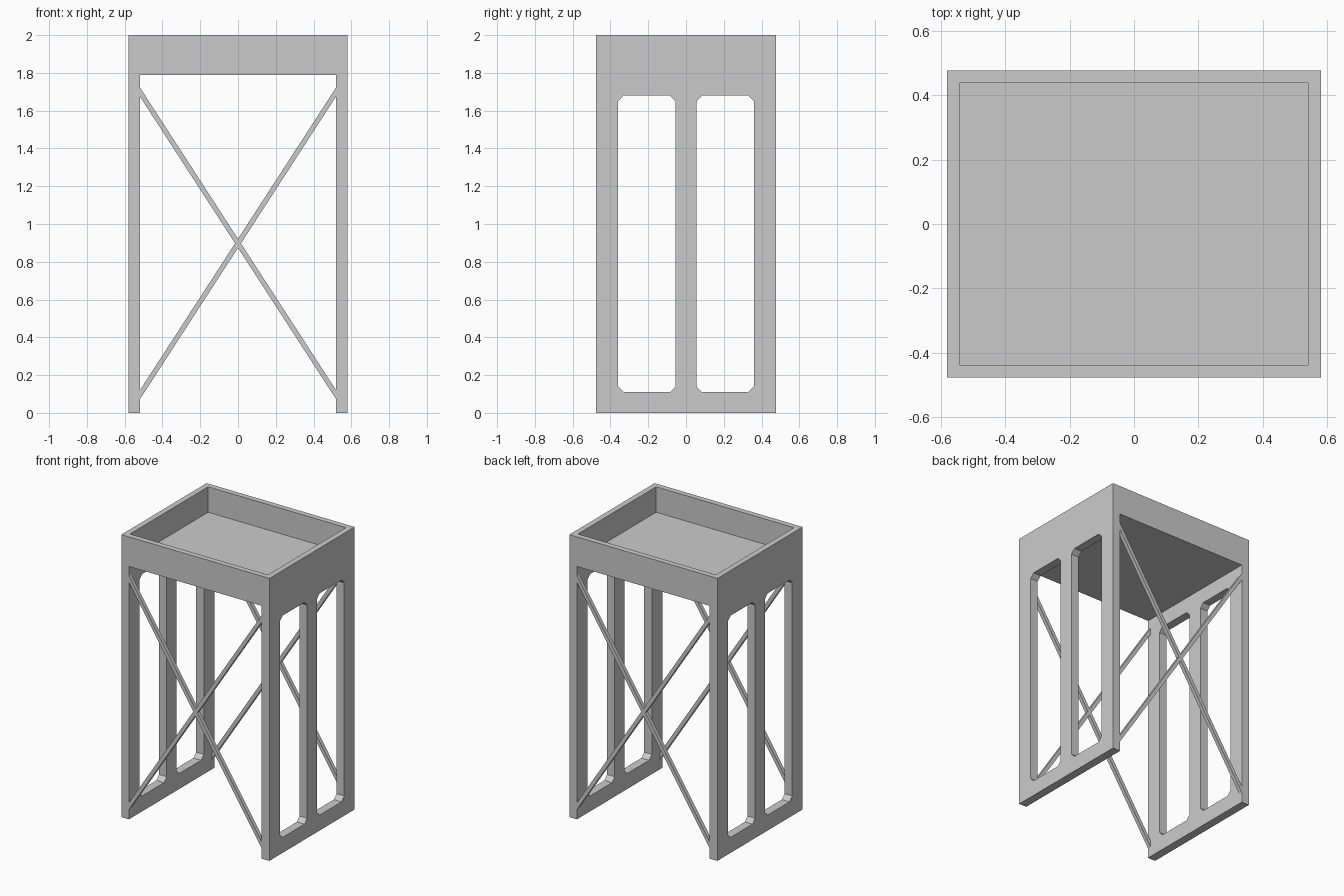
import bpy, bmesh
from mathutils import Vector

if "Cube" in bpy.data.objects:
    bpy.data.objects.remove(bpy.data.objects["Cube"])

HX, HY, H = 0.58, 0.477, 2.0      # half width, half depth, height
LEG, UNDER = 0.52, 1.79           # inner face of the end panels, tray underside


def prism(name, profile, direction):
    """Extrude a closed 3D outline along a direction."""
    bm = bmesh.new()
    face = bm.faces.new([bm.verts.new(p) for p in profile])
    ext = bmesh.ops.extrude_face_region(bm, geom=[face])
    verts = [v for v in ext["geom"] if isinstance(v, bmesh.types.BMVert)]
    bmesh.ops.translate(bm, verts=verts, vec=Vector(direction))
    bmesh.ops.recalc_face_normals(bm, faces=bm.faces)
    mesh = bpy.data.meshes.new(name)
    bm.to_mesh(mesh)
    bm.free()
    obj = bpy.data.objects.new(name, mesh)
    bpy.context.collection.objects.link(obj)
    return obj


def cut(target, cutter):
    """Subtract the cutter and discard it."""
    mod = target.modifiers.new("cut", "BOOLEAN")
    mod.operation, mod.solver, mod.object = "DIFFERENCE", "EXACT", cutter
    bpy.context.view_layer.objects.active = target
    bpy.ops.object.modifier_apply(modifier=mod.name)
    bpy.data.objects.remove(cutter)


# Body: inverted U of two end panels and the tray block
outline = [(-HX, 0), (-LEG, 0), (-LEG, UNDER), (LEG, UNDER),
           (LEG, 0), (HX, 0), (HX, H), (-HX, H)]
body = prism("stand_body", [(x, -HY, z) for x, z in outline], (0, 2 * HY, 0))

# Tray recess
ix, iy, floor = 0.54, 0.437, 1.82
cut(body, prism("tray_cutter",
                [(-ix, -iy, floor), (ix, -iy, floor), (ix, iy, floor), (-ix, iy, floor)],
                (0, 0, 0.4)))

# Two tall chamfered windows through both end panels
y0, y1, z0, z1, c = 0.055, 0.36, 0.11, 1.68, 0.03
window = [(y0 + c, z0), (y1 - c, z0), (y1, z0 + c), (y1, z1 - c),
          (y1 - c, z1), (y0 + c, z1), (y0, z1 - c), (y0, z0 + c)]
for side in (-1, 1):
    cut(body, prism("window_cutter", [(-1, side * y, z) for y, z in window], (2, 0, 0)))

# Crossed braces, flush with the front and back faces
BAR, LOW, HIGH, T = 0.024, 0.095, 1.70, 0.026   # half vertical extent, end heights, depth
for label, y, dy in (("front", -HY, T), ("back", HY, -T)):
    for slope, s in (("rising", 1), ("falling", -1)):
        prism(f"{label}_brace_{slope}",
              [(-s * LEG, y, LOW - BAR), (s * LEG, y, HIGH - BAR),
               (s * LEG, y, HIGH + BAR), (-s * LEG, y, LOW + BAR)], (0, dy, 0))
